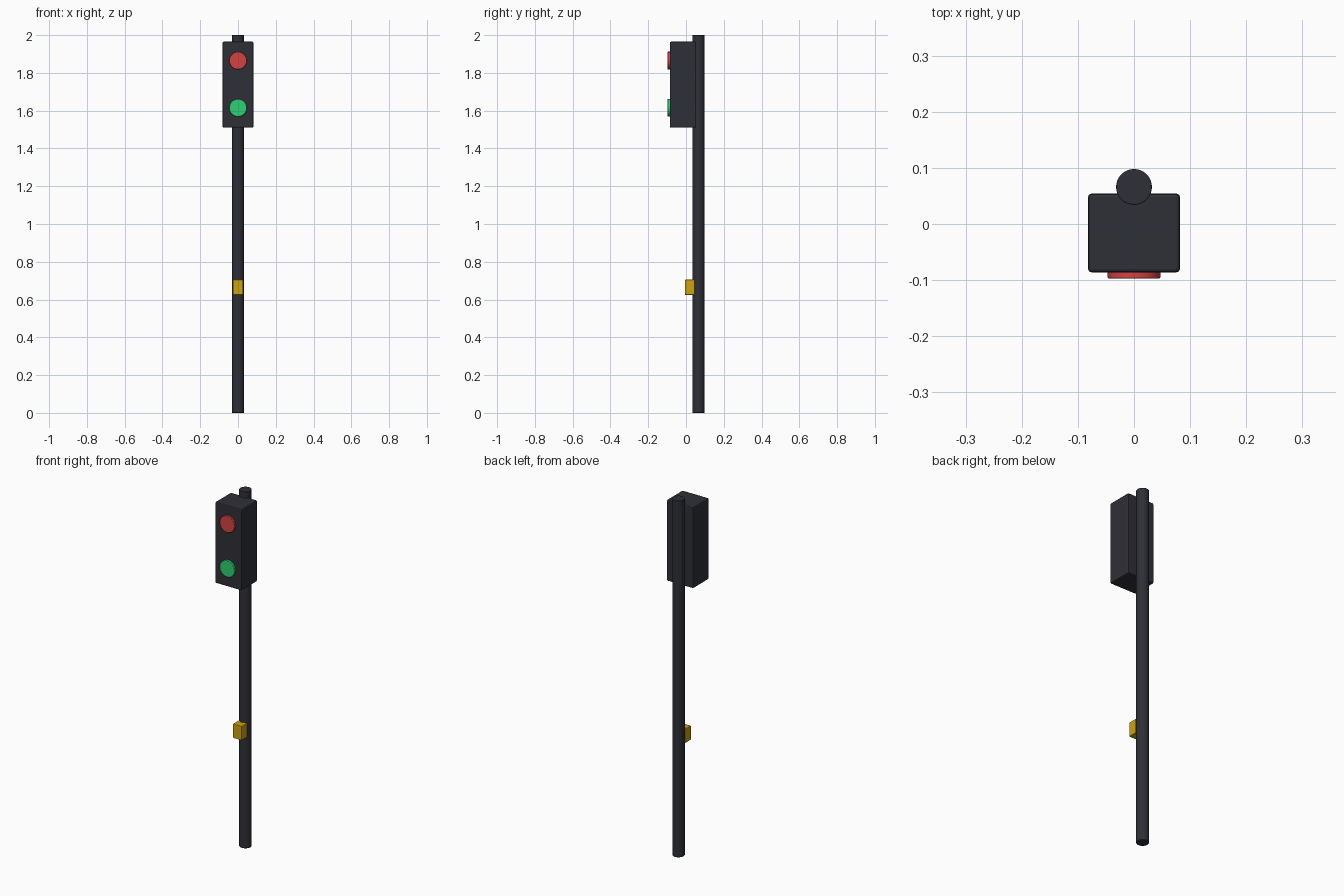
import bpy
import math

cube = bpy.data.objects.get("Cube")
if cube:
    bpy.data.objects.remove(cube, do_unlink=True)


def material(name, rgb):
    mat = bpy.data.materials.new(name)
    mat.use_nodes = True
    color = (*rgb, 1)
    mat.diffuse_color = color
    mat.node_tree.nodes["Principled BSDF"].inputs["Base Color"].default_value = color
    return mat


charcoal = material("charcoal", (0.028, 0.029, 0.038))
red = material("signal red", (0.65, 0.055, 0.055))
green = material("signal green", (0.027, 0.63, 0.17))
yellow = material("button yellow", (0.62, 0.36, 0.004))


def finish(name, mat, bevel):
    """Name, colour, bevel and shade the active object."""
    obj = bpy.context.object
    obj.name = obj.data.name = name
    obj.data.materials.append(mat)
    bpy.ops.object.transform_apply(location=False, rotation=True, scale=True)
    if bevel:
        mod = obj.modifiers.new("Soft edges", "BEVEL")
        mod.width = bevel
        mod.segments = 2
        mod.limit_method = "ANGLE"
        mod.angle_limit = math.radians(40)
    return obj


def box(name, low, high, mat, bevel):
    center = [(a + b) / 2 for a, b in zip(low, high)]
    bpy.ops.mesh.primitive_cube_add(size=1, location=center)
    bpy.context.object.scale = [b - a for a, b in zip(low, high)]
    return finish(name, mat, bevel)


def cylinder(name, radius, depth, center, mat, sides, bevel=0, tilt=0):
    bpy.ops.mesh.primitive_cylinder_add(vertices=sides, radius=radius, depth=depth,
                                        location=center, rotation=(tilt, 0, 0))
    obj = finish(name, mat, bevel)
    bpy.ops.object.shade_smooth_by_angle(angle=math.radians(35))
    return obj


# Upright post
cylinder("pole", 0.032, 2, (0, 0.066, 1), charcoal, 32, bevel=0.002)

# Signal housing clasped to the front of the post
box("signal_housing", (-0.082, -0.086, 1.51), (0.082, 0.054, 1.965), charcoal, 0.006)

# Round lamps standing slightly proud of the housing
for name, z, mat in (("stop_lamp", 1.865, red), ("go_lamp", 1.615, green)):
    cylinder(name, 0.047, 0.03, (0, -0.082, z), mat, 20, bevel=0.002, tilt=math.pi / 2)

# Push button box
box("push_button", (-0.027, -0.006, 0.625), (0.027, 0.045, 0.705), yellow, 0.003)
